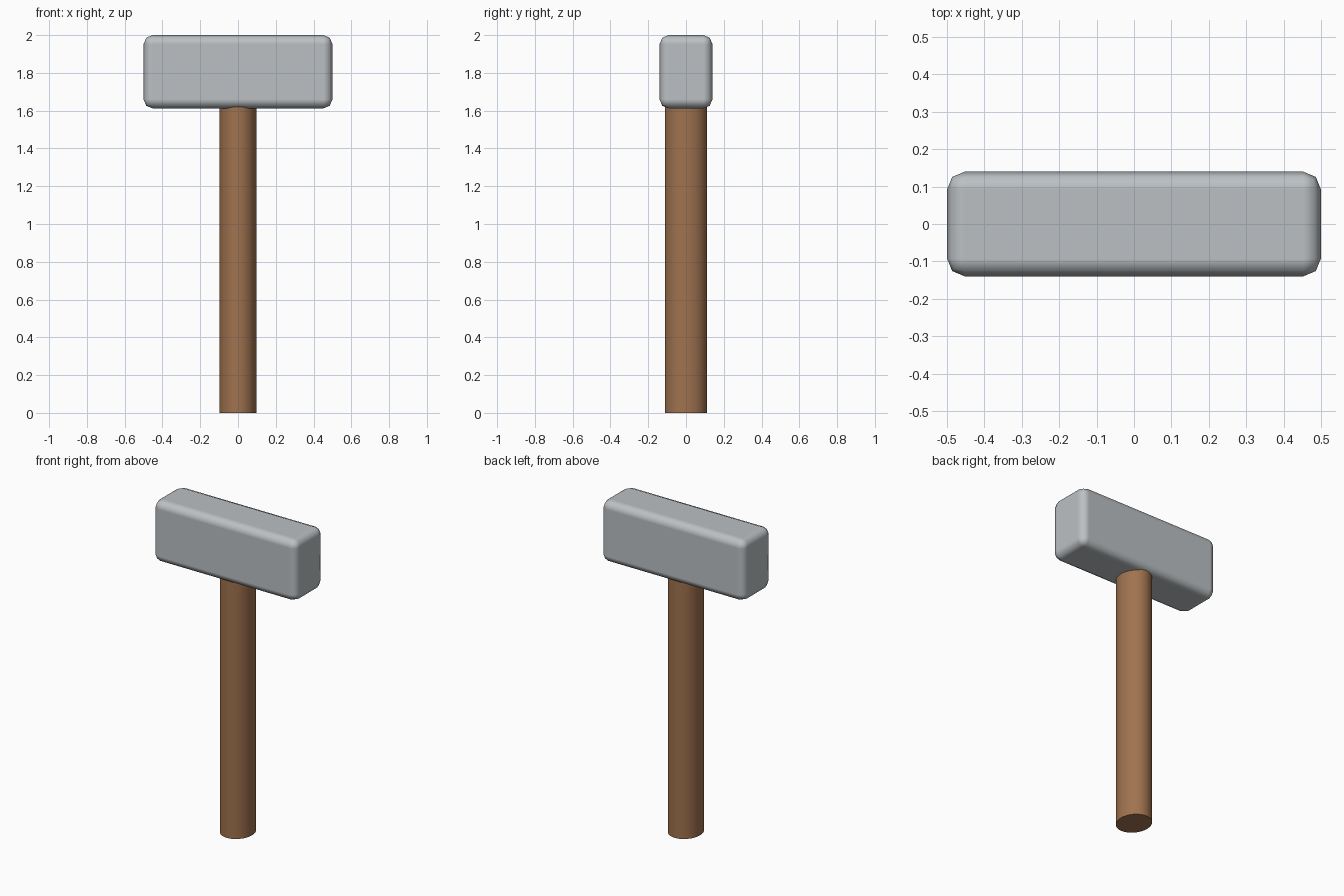
import bpy
import math

if "Cube" in bpy.data.objects:
    bpy.data.objects.remove(bpy.data.objects["Cube"])


def material(name, color):
    mat = bpy.data.materials.new(name)
    mat.diffuse_color = (*color, 1.0)
    mat.use_nodes = True
    mat.node_tree.nodes["Principled BSDF"].inputs["Base Color"].default_value = mat.diffuse_color
    return mat


def finish(obj, name, mat, angle):
    obj.name = name
    obj.data.materials.append(mat)
    bpy.ops.object.transform_apply(location=False, rotation=False, scale=True)
    bpy.ops.object.shade_smooth_by_angle(angle=math.radians(angle))


steel = material("steel grey", (0.50, 0.53, 0.55))
wood = material("wood brown", (0.35, 0.17, 0.078))

# Handle: slightly oval shaft, its top end sunk into the head
HANDLE_TOP = 1.70
bpy.ops.mesh.primitive_cylinder_add(vertices=32, radius=1, depth=1,
                                    location=(0, 0, HANDLE_TOP / 2))
handle = bpy.context.object
handle.scale = (0.098, 0.112, HANDLE_TOP)
finish(handle, "handle", wood, 30)

# Head: block with rounded edges
HEAD_BOTTOM, HEAD_TOP = 1.612, 2.0
bpy.ops.mesh.primitive_cube_add(size=1, location=(0, 0, (HEAD_BOTTOM + HEAD_TOP) / 2))
head = bpy.context.object
head.scale = (1.0, 0.28, HEAD_TOP - HEAD_BOTTOM)
finish(head, "head", steel, 180)
bevel = head.modifiers.new("rounded edges", 'BEVEL')
bevel.width = 0.048
bevel.segments = 2
bevel.limit_method = 'NONE'
bevel.harden_normals = True
